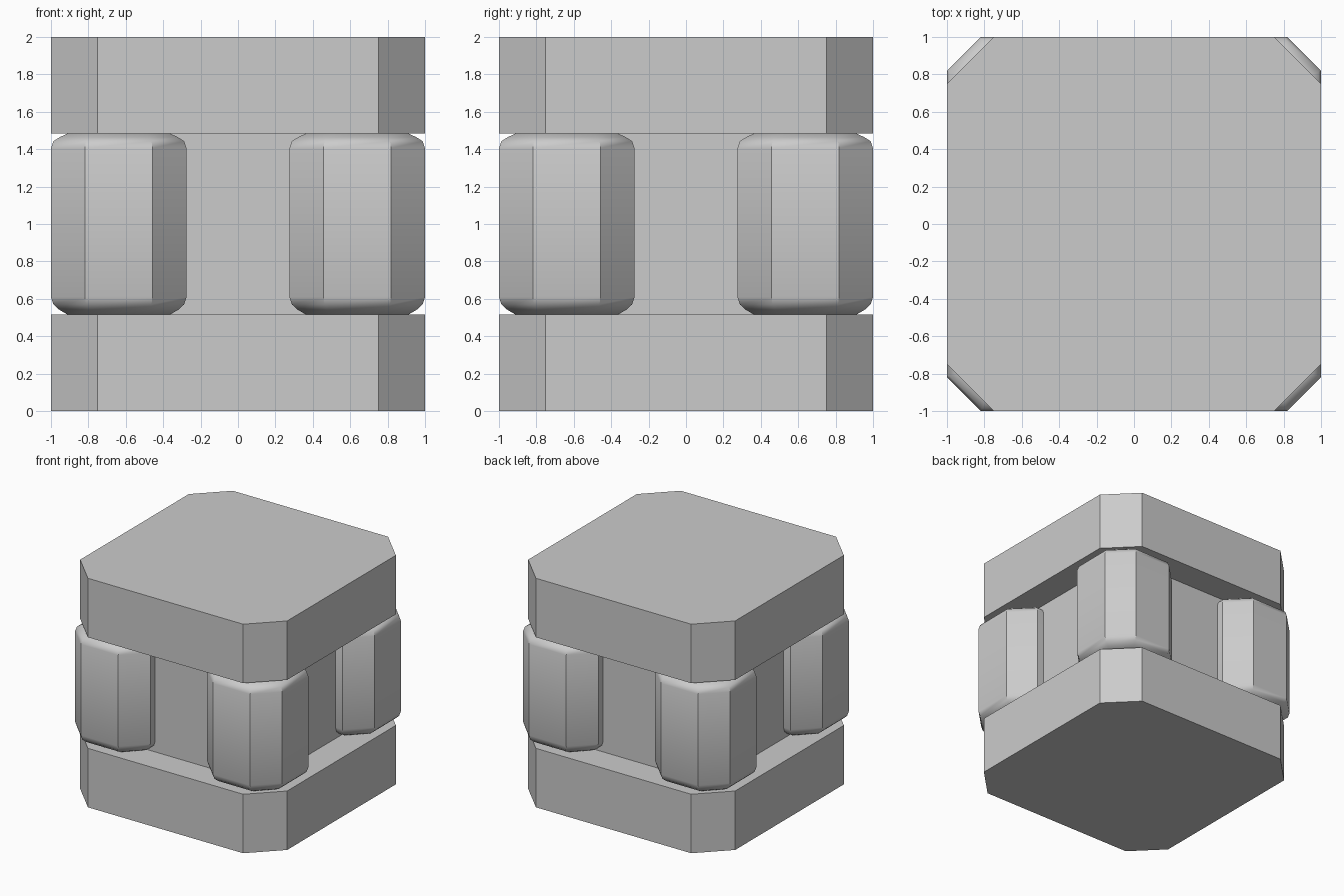
import bpy, bmesh, math

if "Cube" in bpy.data.objects:
    bpy.data.objects.remove(bpy.data.objects["Cube"])

SLAB = 0.515   # slab thickness
TOP = 2 - SLAB


def chamfered_square(half, chamfer):
    """Eight corner points of a square with its corners cut, anticlockwise."""
    k = half - chamfer
    return [(half, -k), (half, k), (k, half), (-k, half),
            (-half, k), (-half, -k), (-k, -half), (k, -half)]


def loft(name, rings, location=(0, 0, 0)):
    """Closed solid through rings given as (half width, corner chamfer, z)."""
    bm = bmesh.new()
    loops = [[bm.verts.new((x, y, z)) for x, y in chamfered_square(h, c)]
             for h, c, z in rings]
    for a, b in zip(loops, loops[1:]):
        for i in range(8):
            j = (i + 1) % 8
            bm.faces.new((a[i], a[j], b[j], b[i]))
    bm.faces.new(loops[0][::-1])
    bm.faces.new(loops[-1])
    mesh = bpy.data.meshes.new(name)
    bm.to_mesh(mesh)
    bm.free()
    obj = bpy.data.objects.new(name, mesh)
    obj.location = location
    bpy.context.collection.objects.link(obj)
    return obj


# Top and bottom slabs with cut corners
loft("bottom_slab", [(1, 0.25, 0), (1, 0.25, SLAB)])
loft("top_slab", [(1, 0.25, TOP), (1, 0.25, 2)])

# Recessed core between the slabs
bpy.ops.mesh.primitive_cube_add(size=1, location=(0, 0, 1))
core = bpy.context.object
core.name = "core"
core.scale = (1.5, 1.5, TOP - SLAB)

# Eight-sided corner posts with rounded ends
HALF, CUT = 0.3625, 0.182
profile = [(0.09, SLAB), (0.045, SLAB + 0.026), (0.013, SLAB + 0.055), (0, SLAB + 0.095)]
profile += [(0, TOP - 0.08), (0.013, TOP - 0.042), (0.045, TOP - 0.022), (0.09, TOP)]
rings = [(HALF - d, CUT - d * (2 - math.sqrt(2)), z) for d, z in profile]
centre = 1 - HALF
for sx, sy, corner in ((-1, -1, "front_left"), (1, -1, "front_right"),
                       (-1, 1, "back_left"), (1, 1, "back_right")):
    post = loft("post_" + corner, rings, (sx * centre, sy * centre, 0))
    bpy.ops.object.select_all(action='DESELECT')
    post.select_set(True)
    bpy.context.view_layer.objects.active = post
    bpy.ops.object.shade_smooth_by_angle(angle=math.radians(40))
